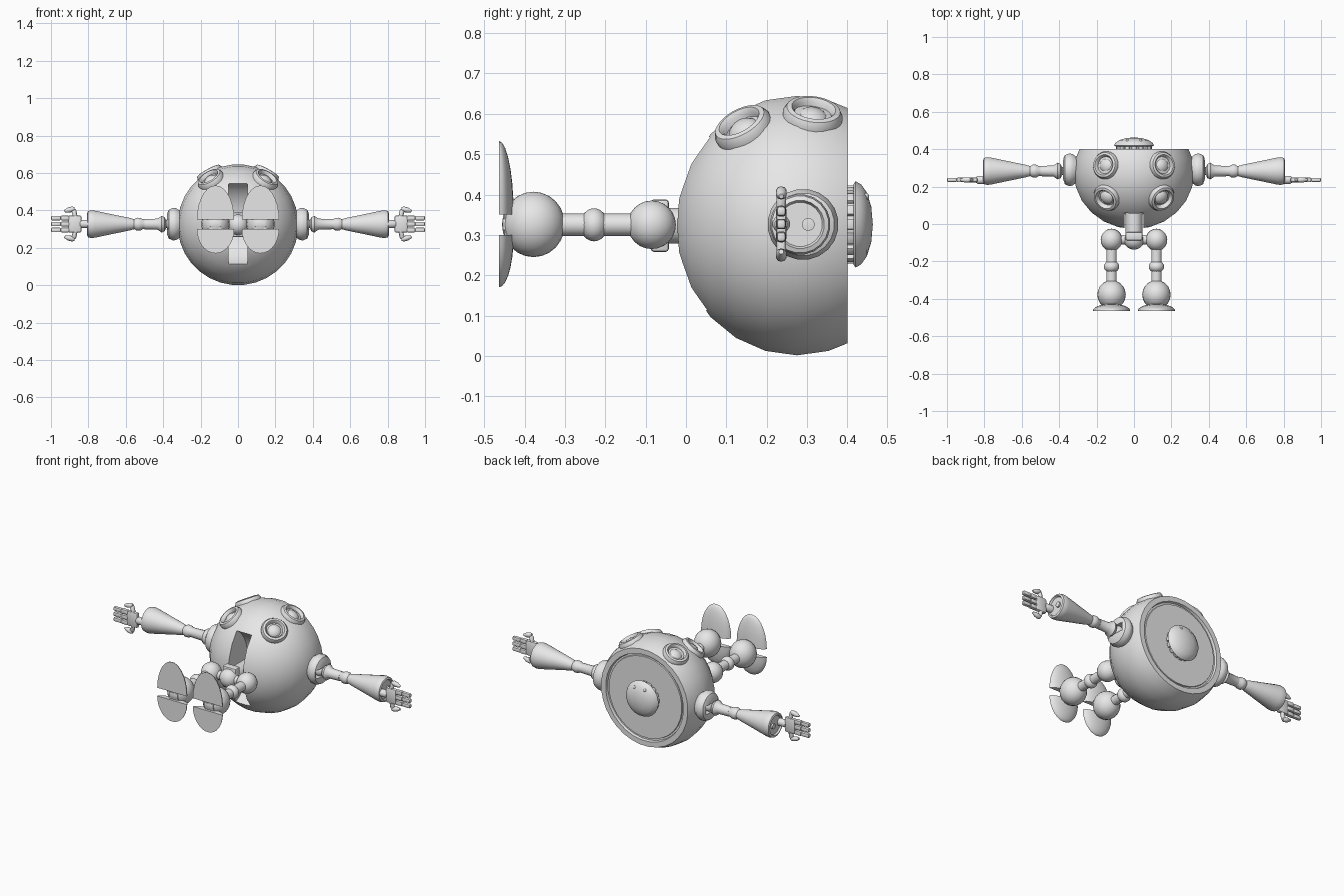
import bpy, bmesh, math
from mathutils import Vector

if "Cube" in bpy.data.objects:
    bpy.data.objects.remove(bpy.data.objects["Cube"])

metal = bpy.data.materials.new("light_grey")
metal.diffuse_color = (0.8, 0.8, 0.8, 1)
metal.use_nodes = True
metal.node_tree.nodes["Principled BSDF"].inputs["Base Color"].default_value = metal.diffuse_color
CZ = 0.323            # height of the main axis
AY = 0.283            # depth of the arm axis


def finish(name, bm):
    bmesh.ops.remove_doubles(bm, verts=bm.verts, dist=1e-5)
    bmesh.ops.recalc_face_normals(bm, faces=bm.faces)
    me = bpy.data.meshes.new(name)
    bm.to_mesh(me)
    bm.free()
    me.materials.append(metal)
    ob = bpy.data.objects.new(name, me)
    bpy.context.collection.objects.link(ob)
    return ob


def lathe(name, profile, origin, axis, seg=16, closed=False):
    """Revolve (radius, distance) points about an axis through origin."""
    q = Vector(axis).to_track_quat('Z', 'Y')
    bm = bmesh.new()
    rings = []
    for r, t in profile:
        rings.append([bm.verts.new(Vector(origin) + q @ Vector(
            (r * math.cos(a), r * math.sin(a), t)))
            for a in (2 * math.pi * (i + 0.5) / seg for i in range(seg))])
    pairs = list(zip(rings, rings[1:]))
    if closed:
        pairs.append((rings[-1], rings[0]))
    for a, b in pairs:
        for i in range(seg):
            j = (i + 1) % seg
            bm.faces.new((a[i], a[j], b[j], b[i]))
    if not closed:
        for ring, (r, t) in ((rings[0], profile[0]), (rings[-1], profile[-1])):
            if r > 1e-4:
                bm.faces.new(ring)
    bmesh.ops.dissolve_degenerate(bm, edges=bm.edges, dist=1e-5)
    return finish(name, bm)


def ball(name, center, radii, cuts=(), seg=20):
    """Ellipsoid; each cut (point, normal) removes the side the normal faces."""
    bm = bmesh.new()
    bmesh.ops.create_uvsphere(bm, u_segments=seg, v_segments=seg // 2 + 2, radius=1)
    for v in bm.verts:
        v.co = Vector(center) + Vector([c * r for c, r in zip(v.co, radii)])
    for p, n in cuts:
        res = bmesh.ops.bisect_plane(bm, geom=bm.verts[:] + bm.edges[:] + bm.faces[:],
                                     plane_co=p, plane_no=n, clear_outer=True)
        edges = [e for e in res['geom_cut'] if isinstance(e, bmesh.types.BMEdge)]
        bmesh.ops.holes_fill(bm, edges=edges)
    return finish(name, bm)


def box(name, center, size, bevel=0.0, rot=None):
    bm = bmesh.new()
    bmesh.ops.create_cube(bm, size=1)
    for v in bm.verts:
        v.co = Vector([c * s for c, s in zip(v.co, size)])
    if bevel:
        bmesh.ops.bevel(bm, geom=bm.edges[:], offset=bevel, segments=2,
                        profile=0.5, affect='EDGES')
    for v in bm.verts:
        if rot:
            v.co = rot @ v.co
        v.co += Vector(center)
    return finish(name, bm)


def cut(ob, cutter):
    mod = ob.modifiers.new("slot", 'BOOLEAN')
    mod.operation, mod.solver, mod.object = 'DIFFERENCE', 'EXACT', cutter
    bpy.context.view_layer.objects.active = ob
    bpy.ops.object.modifier_apply(modifier=mod.name)
    bpy.data.objects.remove(cutter)


# Round body, open at the neck end with a recessed disc
prof = [(0.323 * math.sin(math.radians(a)), 0.275 - 0.302 * math.cos(math.radians(a)))
        for a in range(0, 106, 15)]
prof += [(0.293, 0.4), (0.262, 0.4), (0.258, 0.385), (0.248, 0.385),
         (0.246, 0.392), (0, 0.392)]
body = lathe("body", prof, (0, 0, CZ), (0, 1, 0), 32)

# Deep front slot for the hip
slot = lathe("slot_cutter", [(0.23, -0.05), (0.23, 0.05)], (0, 0, 0), (1, 0, 0), 32)
for v in slot.data.vertices:
    v.co = (v.co.x, v.co.y * 0.75 - 0.005, v.co.z + 0.33)
cut(body, slot)

# Head dome, collar blocks and eyes
lathe("head", [(0, 0.415), (0.1, 0.415), (0.108, 0.42), (0.1, 0.434), (0.08, 0.448),
               (0.045, 0.459), (0, 0.463)], (0, 0, CZ + 0.003), (0, 1, 0), 24)
lathe("neck", [(0.086, 0.385), (0.086, 0.418)], (0, 0, CZ + 0.003), (0, 1, 0), 24)
for i in range(16):
    a = math.pi * i / 8
    rot = Vector((math.cos(a), 0, math.sin(a))).to_track_quat('X', 'Y')
    box("collar_block", (0.088 * math.cos(a), 0.405, CZ + 0.003 + 0.088 * math.sin(a)),
        (0.018, 0.025, 0.024), 0.003, rot)
for s in (1, -1):
    ball("eye", (s * 0.035, 0.445, CZ + 0.072), (0.009, 0.009, 0.009), seg=12)

# Pelvis
lathe("pelvis_stem", [(0.045, 0.14), (0.045, -0.05)], (0, 0, CZ), (0, 1, 0), 16)
box("pelvis_block", (0, -0.065, CZ), (0.09, 0.045, 0.13), 0.008)
ball("pelvis_ball", (0, -0.085, CZ), (0.055, 0.052, 0.055))
lathe("hip_axle", [(0.026, -0.12), (0.026, 0.12)], (0, -0.083, CZ), (1, 0, 0), 16)

SHOULDER = [(0, -0.05), (0.07, -0.04), (0.086, -0.018), (0.088, 0.0),
            (0.078, 0.022), (0.055, 0.032), (0, 0.034)]
FOREARM = [(0.02, 0.49), (0.027, 0.5), (0.027, 0.51), (0.034, 0.52), (0.035, 0.54),
           (0.027, 0.555), (0.034, 0.58), (0.057, 0.69), (0.073, 0.765), (0.075, 0.785),
           (0.071, 0.802), (0.06, 0.806), (0.055, 0.796), (0, 0.796)]
for s in (1, -1):
    X = (s, 0, 0)

    # Chest and belly buttons: ring with a domed centre
    for d in ((0.155, 0.04, 0.28), (0.15, -0.137, 0.247)):
        n = Vector((s * d[0], d[1], d[2])).normalized()
        o = Vector((0, 0.275, CZ)) + n * 0.315
        lathe("button_ring", [(0.073, -0.02), (0.075, 0.002), (0.067, 0.017), (0.055, 0.02),
                              (0.047, 0.01), (0.044, -0.015)], o, n, 24, True)
        lathe("button_dome", [(0.044, -0.012), (0.037, 0.0), (0.024, 0.011), (0, 0.016)], o, n, 20)

    # Leg
    lx = s * 0.12
    ball("hip_ball", (lx, -0.085, CZ + 0.002), (0.058, 0.06, 0.06))
    lathe("leg", [(0.028, -0.11), (0.028, -0.35)], (lx, 0, CZ + 0.002), (0, 1, 0), 16)
    ball("knee", (lx, -0.228, CZ + 0.002), (0.041, 0.034, 0.041))
    ball("ankle", (lx, -0.378, CZ + 0.003), (0.076, 0.078, 0.081))

    # Foot: toe and heel shells with struts between
    sole = ((lx, -0.464, 0), (0, -1, 0))
    ball("toe", (lx, -0.464, 0.35), (0.1, 0.037, 0.183), [sole, ((0, 0, 0.35), (0, 0, -1))], 24)
    ball("heel", (lx, -0.464, 0.3), (0.1, 0.037, 0.13), [sole, ((0, 0, 0.3), (0, 0, 1))], 24)
    for dx in (-0.022, 0.022):
        box("foot_strut", (lx + dx, -0.435, CZ + 0.003), (0.016, 0.03, 0.1), 0.003)
    box("foot_pivot", (lx, -0.44, CZ + 0.003), (0.06, 0.03, 0.03), 0.004)

    # Shoulder with a level slot and pivot
    sh = lathe("shoulder", SHOULDER, (s * 0.348, AY + 0.007, CZ + 0.003), X, 20)
    cut(sh, box("shoulder_cutter", (s * 0.39, AY, CZ + 0.003), (0.1, 0.13, 0.05)))
    ball("shoulder_pivot", (s * 0.355, AY, CZ + 0.003), (0.034, 0.034, 0.034))

    # Upper arm with flared cuff, elbow and forearm
    arm = (0, AY, CZ + 0.003)
    lathe("upper_arm", [(0.022, 0.35), (0.022, 0.385), (0.038, 0.392), (0.046, 0.408),
                        (0.03, 0.43), (0.028, 0.5)], arm, X, 16)
    lathe("forearm", FOREARM, arm, X, 20)
    lathe("forearm_port", [(0.016, 0.79), (0.016, 0.806), (0, 0.808)],
          (0, AY + 0.02, CZ + 0.003), X, 12)

    # Flat hand: wrist, palm, three fingers and two opposed thumbs
    hy, hz = 0.236, CZ + 0.004
    lathe("wrist", [(0.022, 0.79), (0.022, 0.835), (0.016, 0.845)], (0, hy, hz), X, 12)
    box("palm", (s * 0.872, hy, hz), (0.072, 0.026, 0.092), 0.01)
    for k in (-1, 0, 1):
        z = hz + k * 0.032
        box("finger_base", (s * 0.925, hy, z), (0.044, 0.024, 0.026), 0.006)
        box("finger_tip", (s * 0.973, hy, z), (0.054, 0.022, 0.024), 0.007)
    for k in (1, -1):
        lathe("thumb_base", [(0.012, 0), (0.013, 0.032), (0.008, 0.04)],
              (s * 0.87, hy, hz + k * 0.04), (s * 0.25, 0, k), 10)
        lathe("thumb_tip", [(0.008, -0.022), (0.014, -0.012), (0.014, 0.012), (0.006, 0.034)],
              (s * 0.895, hy, hz + k * 0.077), (s, 0, -k * 0.25), 10)

# Smooth shading with crisp edges
bpy.ops.object.select_all(action='SELECT')
bpy.context.view_layer.objects.active = body
bpy.ops.object.shade_smooth_by_angle(angle=math.radians(35))
